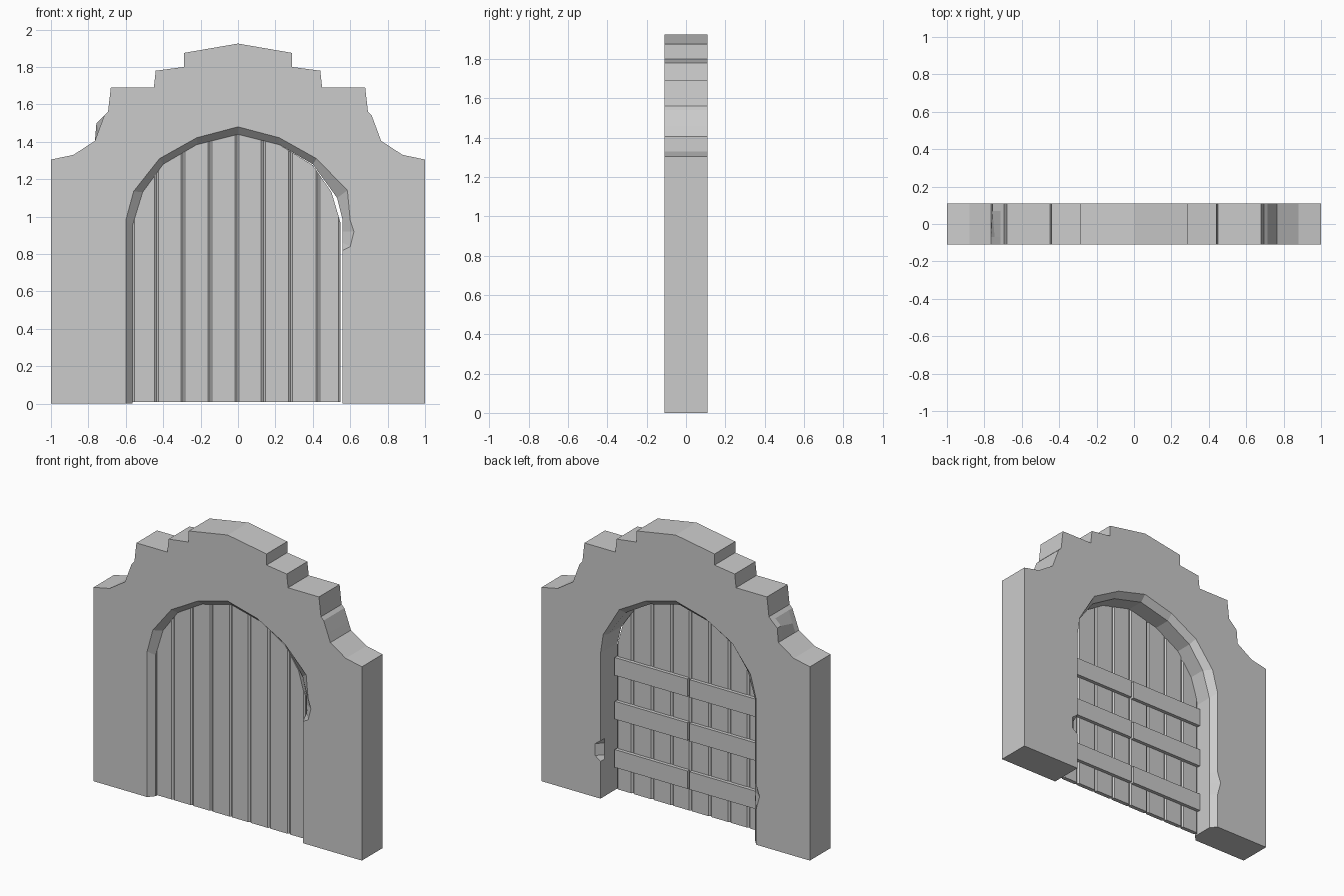
import bpy, bmesh

if "Cube" in bpy.data.objects:
    bpy.data.objects.remove(bpy.data.objects["Cube"])


def make_object(name, verts, faces):
    mesh = bpy.data.meshes.new(name)
    mesh.from_pydata(verts, [], faces)
    bm = bmesh.new()
    bm.from_mesh(mesh)
    bmesh.ops.remove_doubles(bm, verts=bm.verts, dist=0.0002)
    bmesh.ops.recalc_face_normals(bm, faces=bm.faces)
    bm.to_mesh(mesh)
    bm.free()
    obj = bpy.data.objects.new(name, mesh)
    bpy.context.collection.objects.link(obj)
    return obj


# Stepped outer silhouette, right half from the ground to the peak
half = [(1, 0), (1, 1.305), (0.88, 1.33), (0.765, 1.405), (0.745, 1.46),
        (0.715, 1.54), (0.695, 1.56), (0.68, 1.69), (0.45, 1.69),
        (0.44, 1.78), (0.29, 1.80), (0.29, 1.875)]
outer = [(-x, z) for x, z in half] + [(0, 1.925)] + half[::-1]
outer_back = list(outer)
outer_back[4] = (-0.757, 1.50)  # chipped left shoulder

# Opening: throat edge, running from the right foot over the arch to the left foot
throat = [(0.56, 0), (0.56, 0.25), (0.56, 0.28), (0.56, 0.36), (0.56, 0.39),
          (0.56, 0.82), (0.56, 0.86), (0.56, 0.92), (0.56, 0.98),
          (0.53, 1.10), (0.40, 1.28), (0.22, 1.385), (0, 1.44),
          (-0.22, 1.385), (-0.40, 1.28), (-0.51, 1.13), (-0.565, 0.95),
          (-0.565, 0.40), (-0.565, 0.33), (-0.565, 0.24), (-0.565, 0)]
# Worn, chamfered face edges: outward shifts by point index
chamfer = {10: (0.02, 0.03), 11: (0, 0.037), 12: (0, 0.04), 13: (0, 0.037),
           14: (-0.02, 0.03), 15: (-0.048, 0.005), 16: (-0.035, 0.03),
           17: (-0.035, 0), 18: (-0.035, 0), 19: (-0.035, 0), 20: (-0.035, 0)}
front_chips = {6: (0.04, -0.02), 7: (0.06, 0), 8: (0.04, 0), 9: (0.055, 0.04)}
back_chips = {2: (0.04, 0), 3: (0.04, 0), 9: (0.01, 0.01), 18: (-0.06, 0)}


def shifted(points, *tables):
    shift = {k: v for t in tables for k, v in t.items()}
    return [(x + shift.get(i, (0, 0))[0], z + shift.get(i, (0, 0))[1])
            for i, (x, z) in enumerate(points)]


# Stone wall: four outlines stacked through the depth
layers = [(-0.11, outer + shifted(throat, chamfer, front_chips)),
          (-0.07, outer + throat),
          (0.07, outer_back + throat),
          (0.11, outer_back + shifted(throat, chamfer, back_chips))]
n = len(outer) + len(throat)
verts = [(x, y, z) for y, pts in layers for x, z in pts]
faces = [tuple(range(n)), tuple(range(3 * n, 4 * n))]
for k in range(3):
    for i in range(n):
        j = (i + 1) % n
        faces.append((k * n + i, k * n + j, (k + 1) * n + j, (k + 1) * n + i))
make_object("stone_arch_wall", verts, faces)

# Door planks: chamfered long edges, tops cut to the arch
top_curve = [(-0.565, 0.95), (-0.51, 1.13), (-0.40, 1.28), (-0.22, 1.385), (0, 1.44),
             (0.22, 1.385), (0.40, 1.275), (0.50, 1.13), (0.547, 0.97)]


def arch_height(x):
    for (xa, za), (xb, zb) in zip(top_curve, top_curve[1:]):
        if xa <= x <= xb:
            return za + (zb - za) * (x - xa) / (xb - xa)
    return 0.95


def plank(name, x0, x1, y0, y1, c=0.011):
    xs = sorted([x0, x0 + c, x1 - c, x1]
                + [x for x, _ in top_curve if x0 + c < x < x1 - c])
    v, f = [], []
    for x in xs:
        inset = 0.009 if x in (x0, x1) else 0
        z = arch_height(x)
        v += [(x, y0 + inset, 0.01), (x, y1 - inset, 0.01),
              (x, y1 - inset, z), (x, y0 + inset, z)]
    for i in range(len(xs) - 1):
        a, b = 4 * i, 4 * i + 4
        for k in range(4):
            m = (k + 1) % 4
            f.append((a + k, a + m, b + m, b + k))
    e = 4 * (len(xs) - 1)
    f += [(0, 1, 2, 3), (e, e + 1, e + 2, e + 3)]
    make_object(name, v, f)


joints = [-0.565, -0.435, -0.295, -0.15, -0.005, 0.135, 0.28, 0.428, 0.547]
for i, (a, b) in enumerate(zip(joints, joints[1:])):
    plank(f"door_plank_{i + 1}", a, b, -0.07, -0.043)


# Cross battens on the back of each door leaf
def box(name, x0, x1, y0, y1, z0, z1):
    v = [(x, y, z) for x in (x0, x1) for y in (y0, y1) for z in (z0, z1)]
    make_object(name, v, [(0, 1, 3, 2), (4, 5, 7, 6), (0, 1, 5, 4),
                          (2, 3, 7, 6), (0, 2, 6, 4), (1, 3, 7, 5)])


for row, z in enumerate((0.165, 0.49, 0.785)):
    box(f"left_batten_{row + 1}", -0.562, -0.013, -0.046, -0.02, z, z + 0.12)
    box(f"right_batten_{row + 1}", 0.004, 0.545, -0.046, -0.02, z, z + 0.12)
